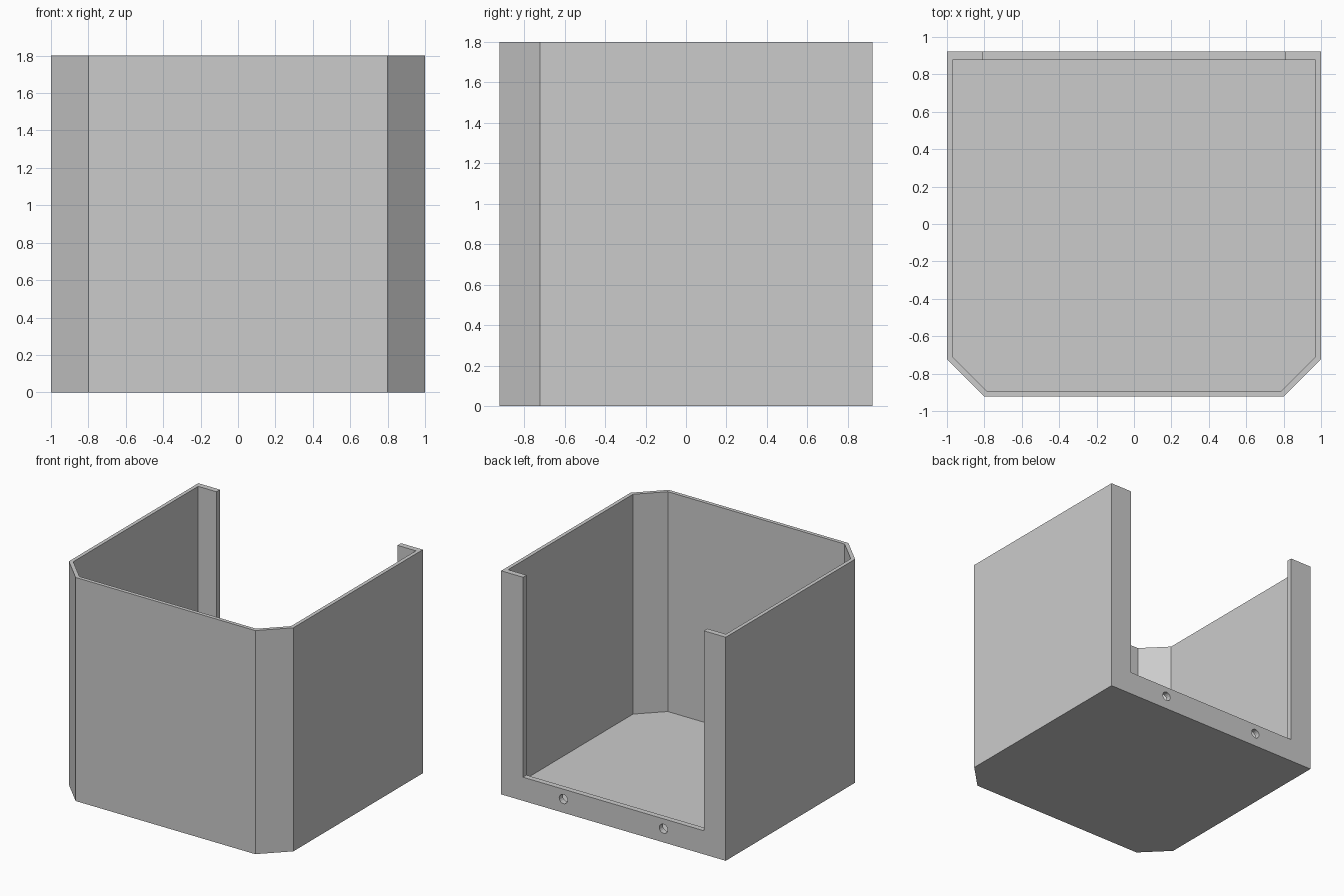
import bpy
import bmesh
from math import pi, tan
from mathutils import Matrix

cube = bpy.data.objects.get("Cube")
if cube:
    bpy.data.objects.remove(cube, do_unlink=True)

W, D, H = 1.0, 0.923, 1.8       # half width, half depth, height
WALL, BACK, CHAMFER = 0.03, 0.045, 0.2

grey = bpy.data.materials.new("plain grey")
grey.use_nodes = True
colour = (0.6, 0.6, 0.6, 1)
grey.diffuse_color = colour
grey.node_tree.nodes["Principled BSDF"].inputs["Base Color"].default_value = colour


def make_object(name, bm):
    bmesh.ops.recalc_face_normals(bm, faces=bm.faces)
    mesh = bpy.data.meshes.new(name)
    bm.to_mesh(mesh)
    bm.free()
    mesh.materials.append(grey)
    obj = bpy.data.objects.new(name, mesh)
    bpy.context.collection.objects.link(obj)
    return obj


def prism(name, w, front, back, chamfer, z0, z1):
    """Upright block with optional chamfers on its two front corners."""
    half = [(w, back), (w, front + chamfer)]
    if chamfer:
        half.append((w - chamfer, front))
    outline = half + [(-x, y) for x, y in reversed(half)]
    bm = bmesh.new()
    base = bm.faces.new([bm.verts.new((x, y, z0)) for x, y in outline])
    top = bmesh.ops.extrude_face_region(bm, geom=[base])["geom"]
    verts = [v for v in top if isinstance(v, bmesh.types.BMVert)]
    bmesh.ops.translate(bm, verts=verts, vec=(0, 0, z1 - z0))
    return make_object(name, bm)


def cut(target, cutter):
    cutter.hide_render = True
    cutter.hide_set(True)
    mod = target.modifiers.new(cutter.name, "BOOLEAN")
    mod.operation = "DIFFERENCE"
    mod.solver = "EXACT"
    mod.object = cutter
    bpy.context.view_layer.objects.active = target
    bpy.ops.object.modifier_apply(modifier=mod.name)
    bpy.data.objects.remove(cutter, do_unlink=True)


# Open-topped housing with chamfered front corners
housing = prism("housing", W, -D, D, CHAMFER, 0, H)
inner_chamfer = CHAMFER - WALL * (2 - 2 * tan(pi / 8)) + WALL * (1 - tan(pi / 8)) * 1
cut(housing, prism("cavity_cutter", W - WALL, -D + WALL, D - BACK,
                   inner_chamfer, WALL, H + 0.2))

# Wide back opening above a low sill
cut(housing, prism("opening_cutter", 0.806, D - 0.1, D + 0.1, 0, 0.19, H + 0.2))

# Two screw holes through the sill
for x in (-0.446, 0.446):
    bm = bmesh.new()
    bmesh.ops.create_cone(bm, cap_ends=True, segments=16, radius1=0.037,
                          radius2=0.037, depth=0.2,
                          matrix=Matrix.Translation((x, D, 0.11)) @ Matrix.Rotation(pi / 2, 4, "X"))
    cut(housing, make_object("hole_cutter", bm))
